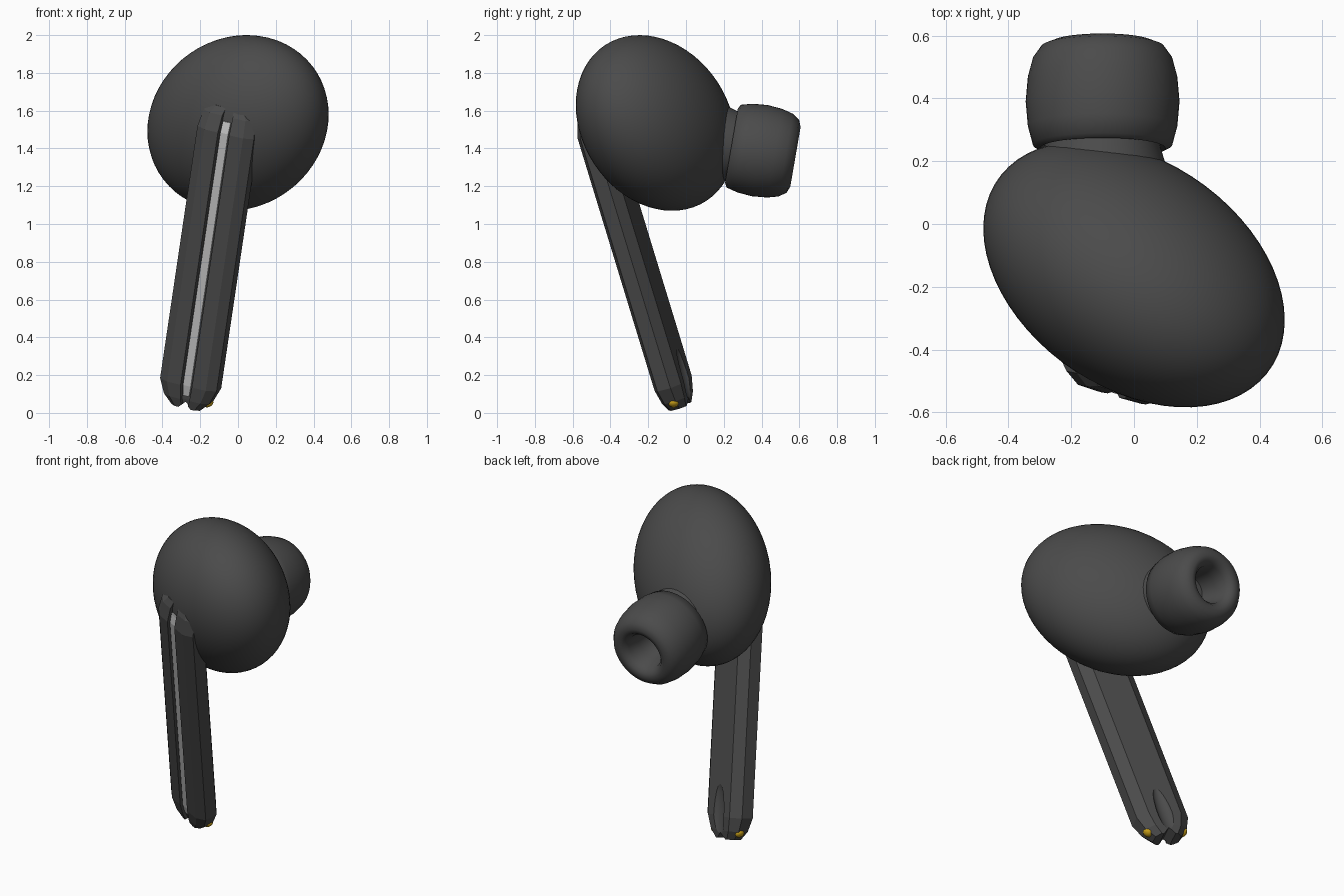
import bpy, bmesh, math
from mathutils import Matrix, Vector

cube = bpy.data.objects.get("Cube")
if cube:
    bpy.data.objects.remove(cube, do_unlink=True)


def material(name, color, roughness=0.5):
    m = bpy.data.materials.new(name)
    m.use_nodes = True
    m.diffuse_color = (*color, 1)
    bsdf = m.node_tree.nodes["Principled BSDF"]
    bsdf.inputs["Base Color"].default_value = (*color, 1)
    bsdf.inputs["Roughness"].default_value = roughness
    return m


DARK = material("charcoal plastic", (0.07, 0.07, 0.07))
SILVER = material("light grey", (0.55, 0.55, 0.55))
GOLD = material("gold contact", (0.6, 0.36, 0.01))


def finish(name, bm, mat, smooth=None):
    bmesh.ops.recalc_face_normals(bm, faces=bm.faces)
    mesh = bpy.data.meshes.new(name)
    bm.to_mesh(mesh)
    bm.free()
    mesh.materials.append(mat)
    ob = bpy.data.objects.new(name, mesh)
    bpy.context.collection.objects.link(ob)
    if smooth:
        bpy.ops.object.select_all(action="DESELECT")
        ob.select_set(True)
        bpy.context.view_layer.objects.active = ob
        bpy.ops.object.shade_smooth_by_angle(angle=math.radians(smooth))
    return ob


def ball(name, matrix, mat, segments=48):
    bm = bmesh.new()
    bmesh.ops.create_uvsphere(bm, u_segments=segments, v_segments=segments // 2,
                              radius=1, matrix=matrix)
    return finish(name, bm, mat, 60)


def frame(origin, x, y, z):
    m = Matrix((x, y, z)).transposed().to_4x4()
    m.translation = origin
    return m


def lathe(name, profile, matrix, mat, steps=48):
    # spin (radius, height) pairs around the local z axis
    bm = bmesh.new()
    verts = [bm.verts.new((r, 0, h)) for r, h in profile]
    edges = [bm.edges.new(p) for p in zip(verts, verts[1:])]
    bmesh.ops.spin(bm, geom=verts + edges, cent=(0, 0, 0), axis=(0, 0, 1),
                   angle=math.tau, steps=steps)
    bmesh.ops.remove_doubles(bm, verts=bm.verts, dist=1e-4)
    bm.transform(matrix)
    return finish(name, bm, mat, 50)


def loft(name, section, rings, matrix, mat):
    # rings: height, width scale, depth scale, depth shift
    bm = bmesh.new()
    loops = [[bm.verts.new((u * su, v * sv + dv, h)) for u, v in section]
             for h, su, sv, dv in rings]
    n = len(section)
    for a, b in zip(loops, loops[1:]):
        for i in range(n):
            j = (i + 1) % n
            bm.faces.new((a[i], a[j], b[j], b[i]))
    bm.faces.new(loops[0])
    bm.faces.new(loops[-1])
    bm.transform(matrix)
    return finish(name, bm, mat)


# Body: a skewed, tilted ellipsoid
ball("earbud_body", frame((0, -0.16, 1.535), (0.48, -0.146, 0.045),
                          (0, 0.398, -0.084), (0, 0, 0.455)), DARK, 64)

# Ear tip and neck share one axis that points back and slightly down
axis = Vector((0, 0.985, -0.17)).normalized()
side = Vector((1, 0, 0))
tip_frame = frame((-0.1, 0.41, 1.385), side, axis.cross(side), axis)
lathe("ear_tip", [(0, -0.13), (0.17, -0.15), (0.2, -0.172), (0.222, -0.16),
                  (0.238, -0.1), (0.245, -0.02), (0.238, 0.06), (0.222, 0.12),
                  (0.195, 0.158), (0.16, 0.172), (0.13, 0.165), (0.108, 0.135),
                  (0.095, 0.06), (0.085, -0.04), (0, -0.05)], tip_frame, DARK)
lathe("tip_neck", [(0, -0.32), (0.21, -0.32), (0.2, -0.22), (0.185, -0.17),
                   (0.18, -0.12), (0, -0.12)], tip_frame, DARK)

# Stem frame: local x is width, y is the front, z runs up the stem
up = Vector((0.148, -0.305, 1)).normalized()
wide = Vector((0.94, -0.34, 0))
wide = (wide - up * wide.dot(up)).normalized()
stem_frame = frame((-0.268, -0.032, 0.035), wide, wide.cross(up), up)

# Stem: chamfered section with a channel down the front
half = [(0.027, 0.052), (0.032, 0.074), (0.11, 0.072), (0.16, 0.04),
        (0.16, -0.035), (0.1, -0.078)]
section = half + [(-u, v) for u, v in reversed(half)]
stem = loft("stem", section, [(0, 0.5, 0.65, 0), (0.05, 0.8, 0.85, 0),
                              (0.13, 1, 1, 0), (1.54, 1, 1, 0),
                              (1.63, 0.92, 1, -0.025), (1.67, 0.7, 0.9, -0.04)],
            stem_frame, DARK)


def carve(target, cutter):
    cutter.hide_render = True
    cutter.hide_viewport = True
    mod = target.modifiers.new(cutter.name, "BOOLEAN")
    mod.operation = "DIFFERENCE"
    mod.solver = "EXACT"
    mod.object = cutter


# Notch through the lower end and a shallow hollow low on the back
bm = bmesh.new()
bmesh.ops.create_cube(bm, size=1, matrix=stem_frame @ Matrix.Rotation(math.radians(45), 4, "Y")
                      @ Matrix.Diagonal((0.05, 0.4, 0.05, 1)))
carve(stem, finish("notch_cutter", bm, DARK))
carve(stem, ball("hollow_cutter", stem_frame @ Matrix.Translation((0, -0.09, 0.12))
                 @ Matrix.Diagonal((0.05, 0.035, 0.2, 1)), DARK, 24))

# Light strip lying in the front channel
loft("accent_strip", [(-0.022, 0.045), (0.022, 0.045), (0.022, 0.064), (-0.022, 0.064)],
     [(0.07, 0.8, 0.85, 0), (0.13, 1, 1, 0), (1.54, 1, 1, 0), (1.6, 1, 1, -0.016)],
     stem_frame, SILVER)

# Charging contacts on both sides of the lower end
for name, s in (("left_contact", 1), ("right_contact", -1)):
    ball(name, stem_frame @ Matrix.Translation((s * 0.112, -0.01, 0.04))
         @ Matrix.Rotation(s * math.radians(135), 4, "Y")
         @ Matrix.Diagonal((0.027, 0.027, 0.018, 1)), GOLD, 16)
